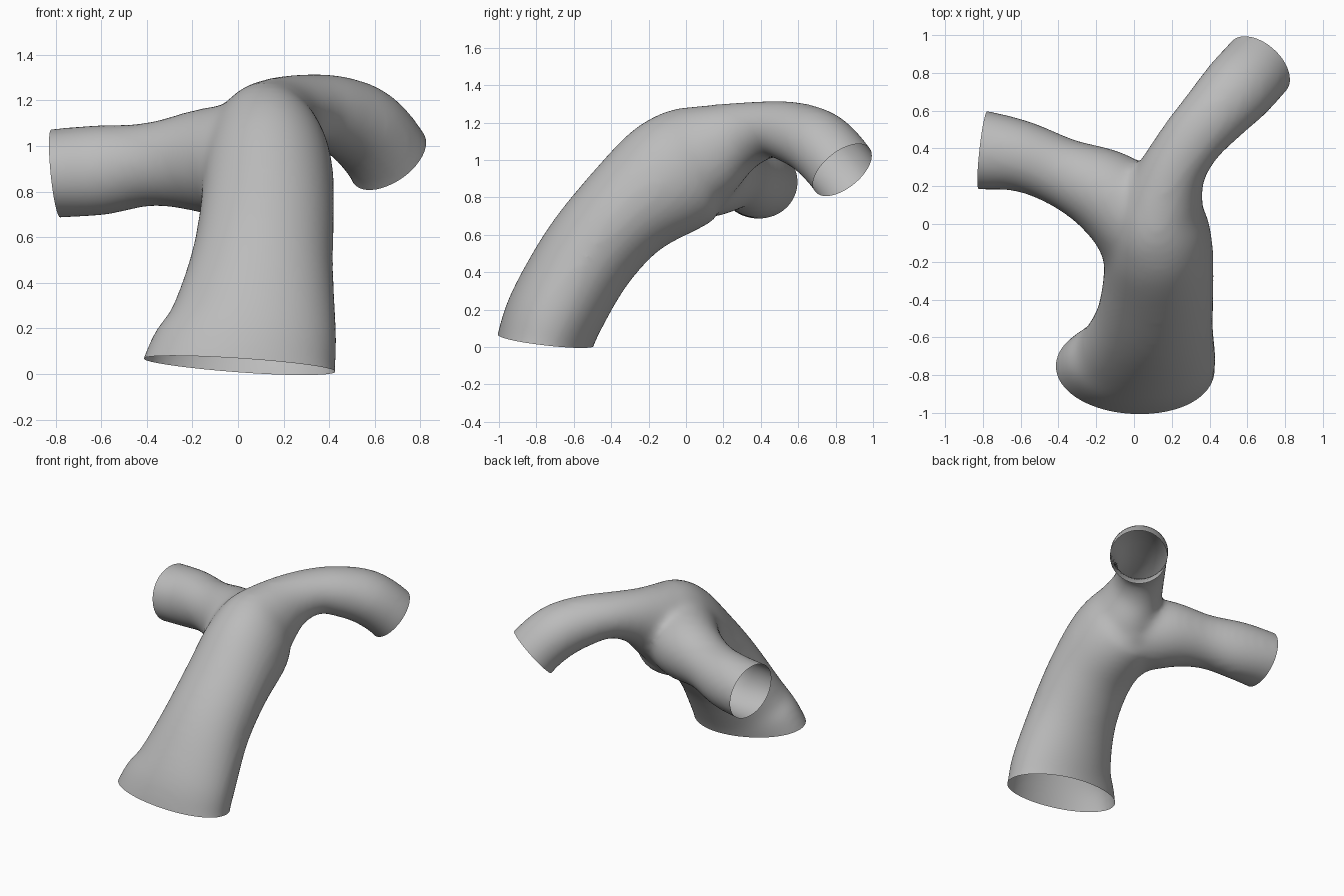
import bpy, bmesh, math
from mathutils import Vector

if "Cube" in bpy.data.objects:
    bpy.data.objects.remove(bpy.data.objects["Cube"], do_unlink=True)

SIDES, STEPS = 40, 6

# Each station: x, y, z, half width, half height. Tubes overrun their open ends,
# and both branches start inside the trunk so that they flow out of it.
TRUNK = [(0.00, -0.79, -0.13, 0.48, 0.25), (0.02, -0.755, 0.03, 0.43, 0.255),
         (0.065, -0.69, 0.20, 0.375, 0.26), (0.105, -0.525, 0.485, 0.315, 0.262),
         (0.128, -0.325, 0.72, 0.295, 0.275), (0.13, -0.10, 0.90, 0.285, 0.32),
         (0.12, 0.06, 0.985, 0.25, 0.31), (0.12, 0.18, 1.01, 0.18, 0.24)]
RIGHT_BRANCH = [(0.12, -0.30, 0.74, 0.24, 0.23), (0.04, -0.02, 0.91, 0.255, 0.255),
                (-0.13, 0.155, 0.935, 0.235, 0.235), (-0.38, 0.275, 0.92, 0.185, 0.185),
                (-0.60, 0.36, 0.895, 0.19, 0.20), (-0.80, 0.39, 0.88, 0.212, 0.197),
                (-0.95, 0.40, 0.87, 0.212, 0.197)]
LEFT_BRANCH = [(0.13, -0.30, 0.74, 0.26, 0.26), (0.12, -0.06, 0.95, 0.26, 0.30),
               (0.15, 0.12, 1.045, 0.22, 0.265), (0.21, 0.29, 1.125, 0.175, 0.19),
               (0.31, 0.45, 1.165, 0.168, 0.153), (0.42, 0.575, 1.145, 0.18, 0.168),
               (0.55, 0.715, 1.08, 0.198, 0.185), (0.66, 0.835, 0.95, 0.198, 0.185),
               (0.72, 0.915, 0.81, 0.198, 0.185)]


def spline(stations):
    """Smooth curve through the stations."""
    s = [Vector(p) for p in stations]
    s = [2 * s[0] - s[1]] + s + [2 * s[-1] - s[-2]]
    out = []
    for a, b, c, d in zip(s, s[1:], s[2:], s[3:]):
        for k in range(STEPS):
            t = k / STEPS
            out.append(0.5 * (2 * b + (c - a) * t + (2 * a - 5 * b + 4 * c - d) * t * t
                              + (3 * b - a - 3 * c + d) * t ** 3))
    return out + [s[-2]]


def add_tube(bm, stations, side=None):
    """Closed elliptical loft; its width runs along side, or else stays level."""
    pts = spline(stations)
    pos = [Vector(p[:3]) for p in pts]
    rings = []
    for i, p in enumerate(pts):
        tangent = (pos[min(i + 1, len(pos) - 1)] - pos[max(i - 1, 0)]).normalized()
        u = Vector(side) if side else tangent.cross(Vector((0, 0, 1)))
        u = (u - tangent * u.dot(tangent)).normalized()
        v = tangent.cross(u)
        angles = [2 * math.pi * k / SIDES for k in range(SIDES)]
        rings.append([bm.verts.new(pos[i] + u * p[3] * math.cos(a) + v * p[4] * math.sin(a))
                      for a in angles])
    for r, q in zip(rings, rings[1:]):
        for k in range(SIDES):
            n = (k + 1) % SIDES
            bm.faces.new((r[k], r[n], q[n], q[k]))
    bm.faces.new(rings[0][::-1])
    bm.faces.new(rings[-1])


def cut_end(bm, centre, normal, reach):
    """Slice off one end so that the tube is open."""
    centre = Vector(centre)
    near = [f for f in bm.faces if (f.calc_center_median() - centre).length < reach]
    geom = set(near)
    for f in near:
        geom.update(f.edges, f.verts)
    bmesh.ops.bisect_plane(bm, geom=list(geom), plane_co=centre,
                           plane_no=Vector(normal), clear_outer=True)


# Branching tube: three lofts fused into one skin
bm = bmesh.new()
add_tube(bm, TRUNK, (1, 0, 0))
add_tube(bm, RIGHT_BRANCH)
add_tube(bm, LEFT_BRANCH)
bmesh.ops.recalc_face_normals(bm, faces=bm.faces)
mesh = bpy.data.meshes.new("branching_tube")
bm.to_mesh(mesh)
bm.free()
tube = bpy.data.objects.new("branching_tube", mesh)
bpy.context.collection.objects.link(tube)
bpy.context.view_layer.objects.active = tube
tube.select_set(True)

remesh = tube.modifiers.new("fuse", 'REMESH')
remesh.mode = 'VOXEL'
remesh.voxel_size = 0.022
smooth = tube.modifiers.new("blend", 'SMOOTH')
smooth.factor = 0.5
smooth.iterations = 24
for name in ("fuse", "blend"):
    bpy.ops.object.modifier_apply(modifier=name)

# Open ends
bm = bmesh.new()
bm.from_mesh(tube.data)
cut_end(bm, (0.02, -0.75, 0.037), (-0.07, -0.12, -1), 0.65)
cut_end(bm, (-0.80, 0.385, 0.88), (-1, 0.11, -0.1), 0.4)
cut_end(bm, (0.665, 0.835, 0.95), (0.50, 0.55, -0.64), 0.4)
for f in bm.faces:
    f.smooth = True
    f.material_index = 0
bm.to_mesh(tube.data)
bm.free()

# Plain grey surface
grey = bpy.data.materials.new("plain_grey")
grey.use_nodes = True
colour = (0.5, 0.5, 0.5, 1)
grey.diffuse_color = colour
grey.node_tree.nodes["Principled BSDF"].inputs["Base Color"].default_value = colour
tube.data.materials.clear()
tube.data.materials.append(grey)
